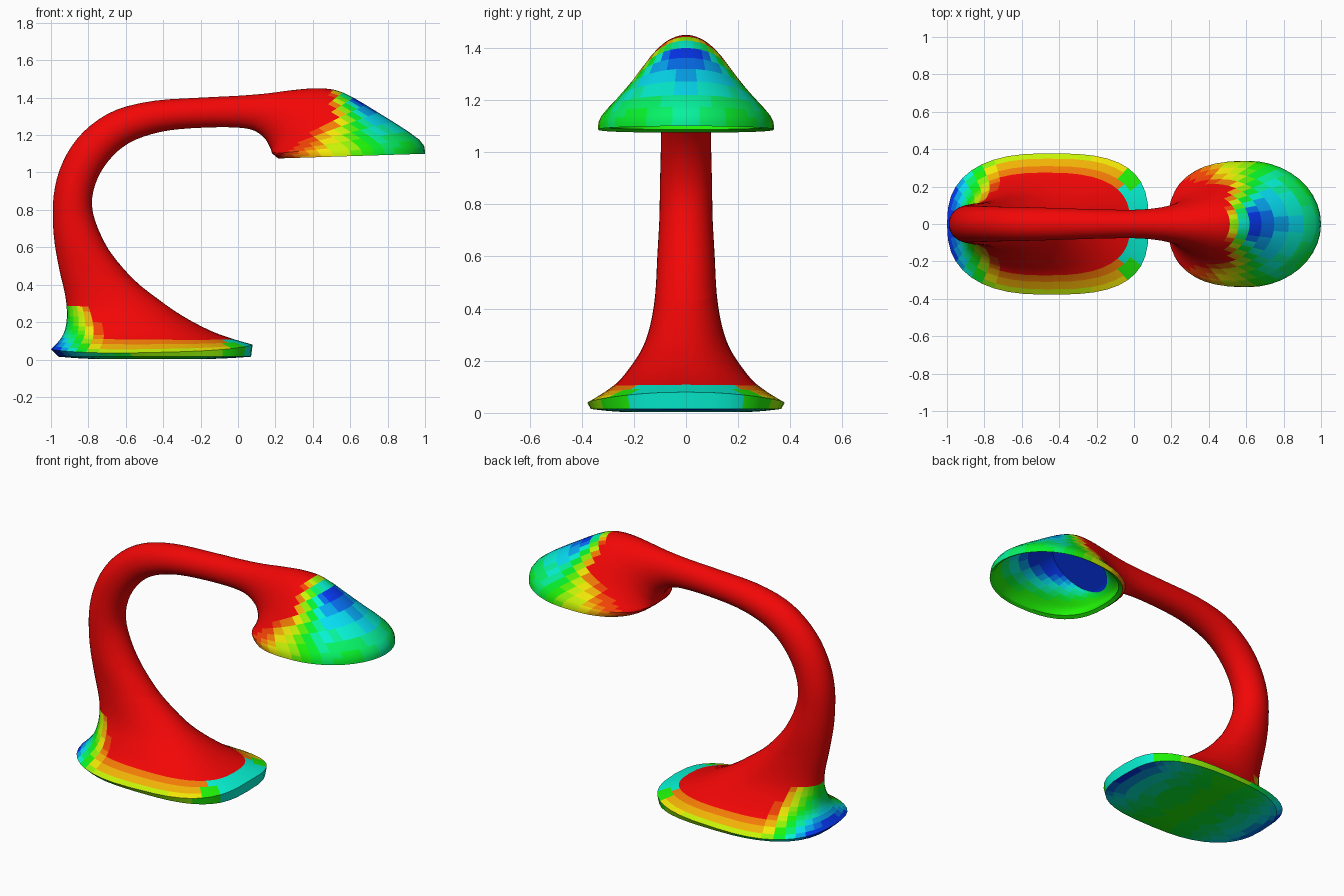
import bpy, bmesh, math
from mathutils import Vector, Color

if "Cube" in bpy.data.objects:
    bpy.data.objects.remove(bpy.data.objects["Cube"])

SEG = 40      # sides of each cross-section
STEPS = 3     # rings between key sections

# Key sections: outer x,z / inner x,z / half width / squareness / (side dip)
KEYS = [
    (-1.00, .055, .078, .08, .378, 3.0, .03), (-.945, .115, -.02, .108, .275, 2.7, .005),
    (-.92, .18, -.15, .155, .22, 2.4), (-.915, .26, -.30, .235, .168, 2.1),
    (-.925, .35, -.43, .325, .137, 2), (-.955, .48, -.56, .43, .118, 2),
    (-.98, .62, -.69, .585, .11, 2), (-.99, .75, -.765, .745, .102, 2),
    (-.985, .88, -.78, .86, .1, 2), (-.955, 1.01, -.75, .97, .097, 2),
    (-.89, 1.14, -.69, 1.065, .095, 2), (-.79, 1.25, -.61, 1.14, .092, 2),
    (-.65, 1.335, -.51, 1.19, .09, 2), (-.45, 1.383, -.37, 1.225, .085, 2),
    (-.2, 1.4, -.18, 1.24, .078, 2), (0, 1.41, 0, 1.24, .076, 2),
    (.15, 1.422, .09, 1.222, .085, 2), (.29, 1.44, .145, 1.18, .105, 2),
    (.43, 1.45, .165, 1.145, .133, 2.1), (.56, 1.428, .175, 1.125, .17, 2.2),
    (.75, 1.32, .18, 1.11, .24, 2.4), (.97, 1.175, .185, 1.1, .325, 2.6),
    (1.0, 1.1, .215, 1.075, .338, 2.6),
]
UNDERSIDE = [(-.55, .004, -.4, .004, .06, 2), (-.8, .004, -.12, .004, .25, 2.6),
             (-.96, .015, .07, .015, .365, 3.0)]
HOLLOW = [(.98, 1.11, .235, 1.087, .32, 2.5), (.93, 1.175, .22, 1.12, .29, 2.4),
          (.75, 1.29, .22, 1.145, .21, 2.2), (.58, 1.385, .24, 1.18, .14, 2)]


def pad(keys):
    return [k + (0,) * (7 - len(k)) for k in keys]


def spline(keys):
    """Catmull-Rom interpolation of the key sections."""
    out = []
    for i in range(len(keys) - 1):
        p0, p1 = keys[max(i - 1, 0)], keys[i]
        p2, p3 = keys[i + 1], keys[min(i + 2, len(keys) - 1)]
        for s in range(STEPS):
            t = s / STEPS
            out.append(tuple(
                .5 * (2 * b + (c - a) * t + (2 * a - 5 * b + 4 * c - d) * t * t
                      + (3 * b - a - 3 * c + d) * t ** 3)
                for a, b, c, d in zip(p0, p1, p2, p3)))
    return out + [keys[-1]]


def ring(sec):
    """Oval section, squarer on its inner side."""
    ox, oz, ix, iz, w, n, dip = sec
    mid = Vector(((ox + ix) / 2, 0, (oz + iz) / 2))
    half = Vector(((ox - ix) / 2, 0, (oz - iz) / 2))
    pts = []
    for j in range(SEG):
        a = 2 * math.pi * j / SEG
        c, s = math.cos(a), math.sin(a)
        outer = 2 + (n - 2) * .5 if ox < 0 else 2
        e = 2 / (n if c < -1e-6 else outer)
        c = math.copysign(abs(c) ** e, c)
        s = math.copysign(abs(s) ** e, s)
        pts.append(mid + half * c + Vector((0, w * s, -dip * s * s)))
    return pts


def heat_material(level):
    name = f"heat_{level:02d}"
    mat = bpy.data.materials.get(name)
    if not mat:
        mat = bpy.data.materials.new(name)
        col = Color()
        col.hsv = (level / 16 * .635, .94, .95)
        mat.diffuse_color = (*[v ** 2.2 for v in col], 1)
        mat.use_nodes = True
        mat.node_tree.nodes["Principled BSDF"].inputs["Base Color"].default_value = mat.diffuse_color
    return mat


def base_heat(c, n):
    if n.z < -.6 and c.z < .03:
        return .52 + .45 * min(1, abs(c.x + .46) / .5) ** 2
    back = (-.66 - c.x) * 3.6 - c.z * 1.5 if c.z < .28 else 0
    rim = .5 * (1 - c.z / .12)
    front = .72 if c.x > -.06 and c.z < .11 else 0
    if front and abs(c.y) > .2:
        front = .5
    return max(back, rim, front)


def shade_heat(c, n):
    dz = max(0, c.z - 1.08)
    v = (c.x - .2 - min(.3, dz * 1.5)) * (1 + 70 * dz * dz)
    return min(v, .72 + .3 * min(1, max(0, (.95 - c.x) / .3)) - .9 * abs(c.y))


def hollow_heat(c, n):
    return .52 + max(0, c.z - 1.16) * 4


def loft(name, sections, heat, cap_start=False, cap_end=False, hollow_from=None):
    bm = bmesh.new()
    rings = [[bm.verts.new(p) for p in ring(s)] for s in sections]
    inside = set()
    for k in range(len(rings) - 1):
        a, b = rings[k], rings[k + 1]
        for j in range(SEG):
            i = (j + 1) % SEG
            f = bm.faces.new((a[j], b[j], b[i], a[i]))
            if hollow_from is not None and k >= hollow_from:
                inside.add(f)
    if cap_start:
        bm.faces.new(rings[0])
    if cap_end:
        inside.add(bm.faces.new(rings[-1][::-1]))
    bm.normal_update()
    slots = {}
    for f in bm.faces:
        fn = hollow_heat if f in inside else heat
        v = min(1, max(0, fn(f.calc_center_median(), f.normal)))
        f.material_index = slots.setdefault(round(v * 16), len(slots))
    me = bpy.data.meshes.new(name)
    bm.to_mesh(me)
    bm.free()
    for level in slots:
        me.materials.append(heat_material(level))
    ob = bpy.data.objects.new(name, me)
    bpy.context.collection.objects.link(ob)
    bpy.ops.object.select_all(action='DESELECT')
    ob.select_set(True)
    bpy.context.view_layer.objects.active = ob
    bpy.ops.object.shade_smooth_by_angle(angle=math.radians(30))


body = spline(pad(KEYS))
lo, hi = 5 * STEPS, 16 * STEPS

# Flared foot
loft("base", spline(pad(UNDERSIDE)) + body[:lo + 1], base_heat, cap_start=True)
# Curved neck
loft("curved_arm", body[lo:hi + 1], lambda c, n: 0)
# Hollow hood
loft("lamp_shade", body[hi:] + spline(pad(HOLLOW)), shade_heat, cap_end=True,
     hollow_from=len(body) - hi - 1)
